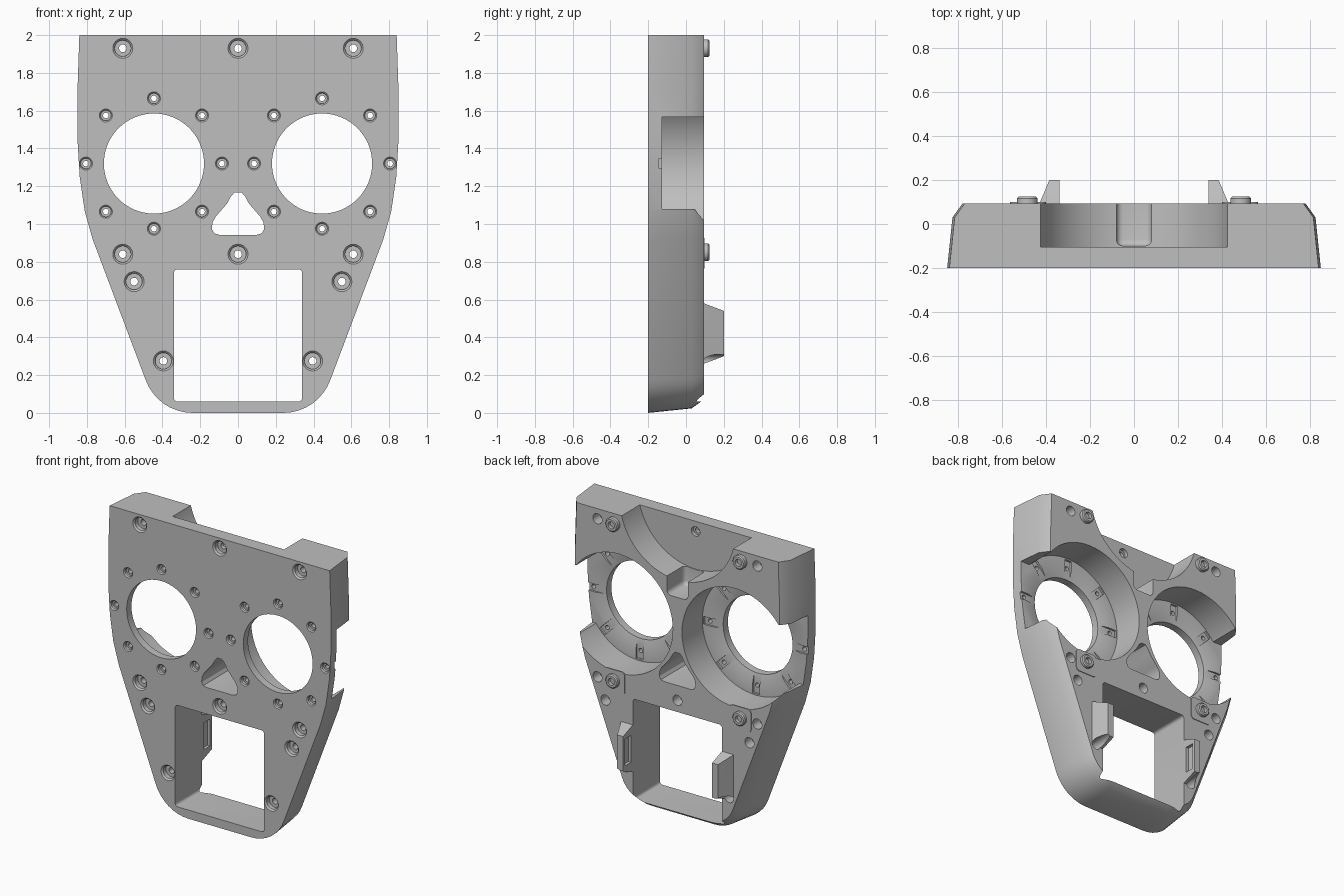
import bpy, bmesh, math
from mathutils import Matrix, Vector

if "Cube" in bpy.data.objects:
    bpy.data.objects.remove(bpy.data.objects["Cube"])

grey = bpy.data.materials.new("plain grey")
grey.use_nodes = True
GREY = (0.52, 0.52, 0.52, 1)
grey.diffuse_color = GREY
grey.node_tree.nodes["Principled BSDF"].inputs["Base Color"].default_value = GREY


def loft(bm, rings):
    """Skin a stack of equal-sized loops and cap both ends."""
    rows = [[bm.verts.new(p) for p in ring] for ring in rings]
    n = len(rows[0])
    for a, b in zip(rows, rows[1:]):
        for i in range(n):
            bm.faces.new((a[i], a[(i + 1) % n], b[(i + 1) % n], b[i]))
    bm.faces.new(rows[0])
    bm.faces.new(rows[-1])


def prism(bm, pts, y0, y1):
    loft(bm, [[(x, y, z) for x, z in pts] for y in (y0, y1)])


def turned(bm, cx, cz, profile, n=24):
    """Stepped round shape along y; profile is (y, radius)."""
    angles = [math.tau * i / n for i in range(n)]
    loft(bm, [[(cx + r * math.cos(a), y, cz + r * math.sin(a)) for a in angles]
              for y, r in profile])


def box(bm, lo, hi, bevel=0):
    lo, hi = Vector(lo), Vector(hi)
    mat = Matrix.Translation((lo + hi) / 2) @ Matrix.Diagonal((hi - lo).to_4d())
    verts = bmesh.ops.create_cube(bm, size=1, matrix=mat)["verts"]
    if bevel:
        edges = list({e for v in verts for e in v.link_edges})
        bmesh.ops.bevel(bm, geom=edges, offset=bevel, segments=4,
                        profile=0.5, affect='EDGES')
    return verts


def rounded_rect(x0, x1, z0, z1, r, n=4):
    pts = []
    corners = ((x1 - r, z1 - r), (x0 + r, z1 - r), (x0 + r, z0 + r), (x1 - r, z0 + r))
    for k, (cx, cz) in enumerate(corners):
        for i in range(n + 1):
            a = math.pi / 2 * (k + i / n)
            pts.append((cx + r * math.cos(a), cz + r * math.sin(a)))
    return pts


def finish(bm, name):
    bmesh.ops.recalc_face_normals(bm, faces=bm.faces[:])
    mesh = bpy.data.meshes.new(name)
    bm.to_mesh(mesh)
    bm.free()
    mesh.materials.append(grey)
    obj = bpy.data.objects.new(name, mesh)
    bpy.context.collection.objects.link(obj)
    return obj


def activate(obj):
    bpy.ops.object.select_all(action='DESELECT')
    obj.select_set(True)
    bpy.context.view_layer.objects.active = obj


def carve(target, bm):
    cutter = finish(bm, "cutter")
    cutter.hide_render = True
    mod = target.modifiers.new("cut", 'BOOLEAN')
    mod.operation, mod.solver, mod.object = 'DIFFERENCE', 'EXACT', cutter
    activate(target)
    bpy.ops.object.modifier_apply(modifier=mod.name)
    bpy.data.objects.remove(cutter)


FRONT, BACK, FLOOR = -0.2, 0.094, -0.128
EYE_X, EYE_Z = 0.445, 1.32
SIDES = (-1, 1)

# Body: tapering shell with rounded chin, chamfered back edge and flat top
half = [(0.84, 2), (0.85, 1.7), (0.85, 1.45), (0.838, 1.25), (0.812, 1.07), (0.77, 0.92)]
for i in range(9):
    a = math.radians(-20 - 70 * i / 8)
    half.append((0.24 + 0.265 * math.cos(a), 0.265 + 0.265 * math.sin(a)))
outline = half + [(-x, z) for x, z in reversed(half)]


def inset(d):
    """Outline moved inward by d, with the top kept level."""
    ring = []
    for i, (x, z) in enumerate(outline):
        if z == 2:
            ring.append((x - math.copysign(d, x), z))
        else:
            t = (Vector(outline[(i + 1) % len(outline)]) - Vector(outline[i - 1])).normalized()
            ring.append((x + t.y * d, z - t.x * d))
    return ring


bm = bmesh.new()
loft(bm, [[(x, y, z) for x, z in inset(d)]
          for y, d in ((FRONT, 0), (0.03, 0.024), (BACK, 0.07))])
body = finish(bm, "body")

# Eye pockets: sight hole, shallow sloping rim, wide round recess
bm = bmesh.new()
for s in SIDES:
    turned(bm, s * EYE_X, EYE_Z, ((-0.3, 0.265), (-0.148, 0.265), (FLOOR, 0.34),
                                  (FLOOR, 0.41), (0.3, 0.41)), 64)
carve(body, bm)

# Side openings, mouth, nose and top scoop
bm = bmesh.new()
for s in SIDES:
    xs = sorted((s * 0.72, s * 1.0))
    box(bm, (xs[0], FLOOR, 1.08), (xs[1], 0.3, 1.567))
prism(bm, rounded_rect(-0.34, 0.34, 0.06, 0.76, 0.02), -0.3, 0.3)
nose = [(0.018, 1.168), (0.038, 1.145), (0.058, 1.108), (0.12, 1.036), (0.136, 1.005),
        (0.137, 0.97), (0.125, 0.95), (0.1, 0.943)]
prism(bm, nose + [(-x, z) for x, z in reversed(nose)], -0.3, 0.3)
turned(bm, 0, 2.11, ((-0.105, 0.44), (0.3, 0.44)), 80)
carve(body, bm)

# Notch below the scoop and radial grooves on the eye rims
bm = bmesh.new()
box(bm, (-0.08, -0.1, 1.55), (0.08, 0.3, 1.85), 0.03)
for s in SIDES:
    for k in range(8):
        end = 0.6 if k == 0 else 0.4
        verts = box(bm, (0.25, -0.142, -0.027), (end, -0.1, 0.027))
        angle = math.tau * k / 8
        if s < 0:
            angle = math.pi - angle
        bmesh.ops.transform(bm, verts=verts,
                            matrix=Matrix.Translation((s * EYE_X, 0, EYE_Z))
                            @ Matrix.Rotation(-angle, 4, 'Y'))
carve(body, bm)

# Chamfered, counterbored screw holes
bm = bmesh.new()
bore = ((-0.3, 0.053), (FRONT, 0.053), (-0.19, 0.043), (-0.16, 0.043), (-0.16, 0.02))
large = [(0, 0.84)]
for s in SIDES:
    large += [(s * 0.61, 1.93), (s * 0.61, 0.84), (s * 0.55, 0.695), (s * 0.395, 0.275)]
    for k in range(8):
        a = math.tau * k / 8
        r = 0.345 if k % 4 == 2 else 0.36
        turned(bm, s * EYE_X + r * math.cos(a), EYE_Z + r * math.sin(a),
               ((-0.3, 0.035), (FRONT, 0.035), (-0.193, 0.028), (-0.175, 0.028),
                (-0.175, 0.015), (0, 0.015)), 16)
for x, z in large:
    turned(bm, x, z, bore + ((0.02, 0.02), (0.02, 0.035), (0.3, 0.035)))
turned(bm, 0, 1.93, bore + ((-0.13, 0.02), (-0.13, 0.033), (0, 0.033)))
carve(body, bm)

parts = [body]
for s, side in zip(SIDES, ("right", "left")):
    # Tabs beside the mouth: outer face and ends slope, inner face recessed,
    # lower end cleared for the screw
    bm = bmesh.new()
    loft(bm, [[(s * 0.34, y, z0), (s * x, y, z0), (s * x, y, z1), (s * 0.34, y, z1)]
              for y, x, z0, z1 in ((0.08, 0.435, 0.255, 0.585), (BACK, 0.43, 0.26, 0.58),
                                   (0.2, 0.385, 0.3, 0.54))])
    tab = finish(bm, side + "_tab")
    bm = bmesh.new()
    xs = sorted((s * 0.3, s * 0.36))
    box(bm, (xs[0], 0.115, 0.33), (xs[1], 0.18, 0.515))
    turned(bm, s * 0.395, 0.275, ((0, 0.035), (0.3, 0.035)))
    carve(tab, bm)
    parts.append(tab)

    # Thin pad under the lower boss
    bm = bmesh.new()
    prism(bm, rounded_rect(*sorted((s * 0.4, s * 0.565)), 0.765, 0.925, 0.025),
          0.09, 0.099)
    parts.append(finish(bm, side + "_pad"))

    # Hollow bosses at the corners
    for z, level in ((0.85, "lower"), (1.93, "upper")):
        bm = bmesh.new()
        turned(bm, s * 0.485, z, ((0.08, 0.047), (0.117, 0.047), (0.124, 0.04),
                                  (0.124, 0.024), (0.1, 0.024)))
        parts.append(finish(bm, f"{side}_{level}_boss"))

for obj in parts:
    activate(obj)
    bpy.ops.object.shade_smooth_by_angle(angle=math.radians(30))
